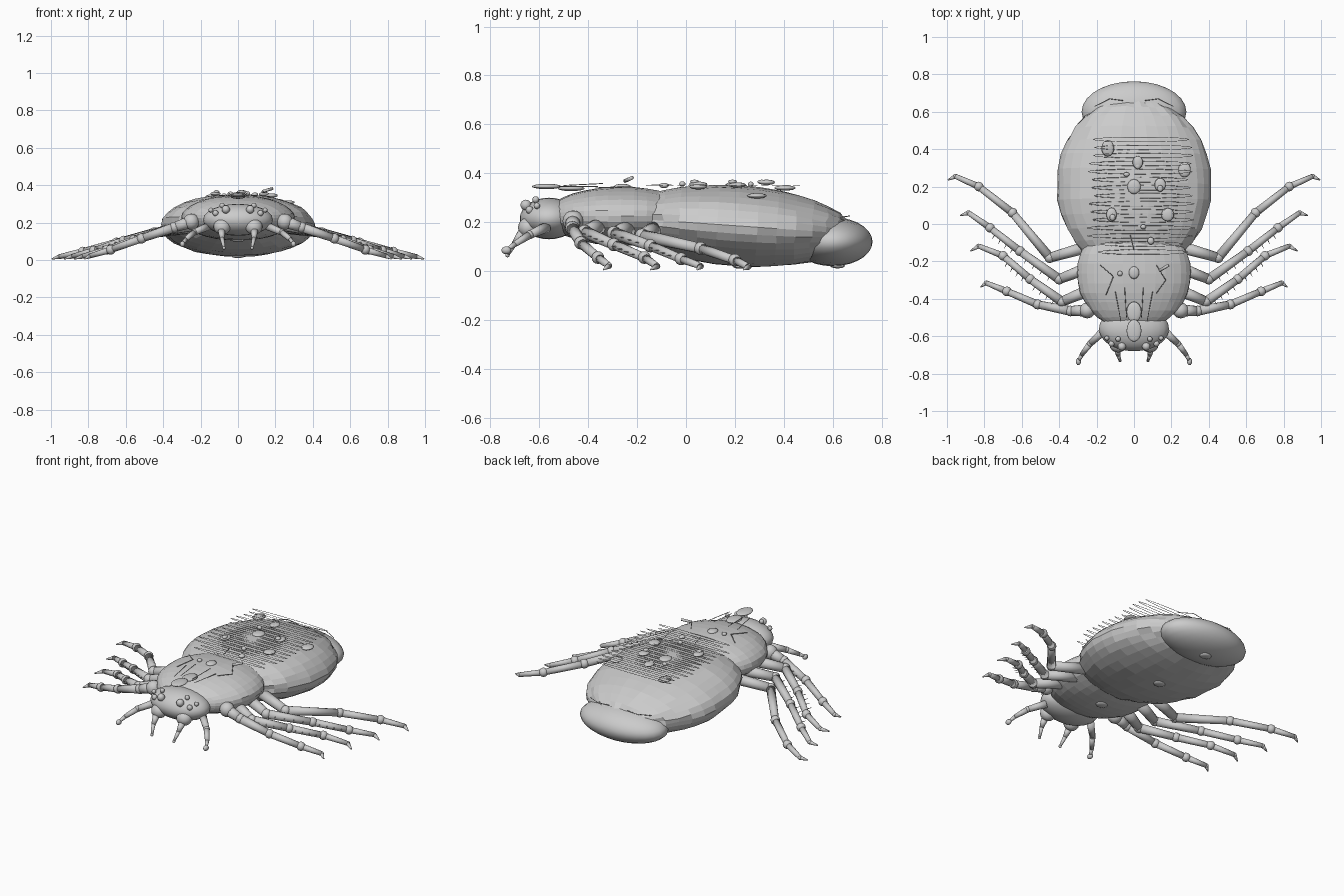
import bpy, bmesh, math, random
from mathutils import Vector, Matrix

if "Cube" in bpy.data.objects:
    bpy.data.objects.remove(bpy.data.objects["Cube"])

random.seed(4)


def finish(name, bm, smooth=True):
    me = bpy.data.meshes.new(name)
    bm.to_mesh(me)
    bm.free()
    for p in me.polygons:
        p.use_smooth = smooth
    ob = bpy.data.objects.new(name, me)
    bpy.context.collection.objects.link(ob)
    return ob


def add_ball(bm, c, r, seg=16, rings=10):
    m = Matrix.Translation(c) @ Matrix.Diagonal((*r, 1))
    bmesh.ops.create_uvsphere(bm, u_segments=seg, v_segments=rings, radius=1, matrix=m)


def add_rod(bm, a, b, r1, r2, seg=12):
    a, b = Vector(a), Vector(b)
    d = b - a
    m = Matrix.Translation((a + b) / 2) @ d.to_track_quat('Z', 'Y').to_matrix().to_4x4()
    bmesh.ops.create_cone(bm, cap_ends=True, segments=seg, radius1=r1, radius2=r2,
                          depth=d.length, matrix=m)


def body(name, c, r, tilt=0, jitter=0.0, seg=32, rings=18):
    # rings run around the long y axis of the body
    bm = bmesh.new()
    rot = Matrix.Rotation(math.radians(tilt), 4, 'X')
    axis = Matrix.Rotation(math.radians(90), 4, 'X')
    m = Matrix.Translation(c) @ rot @ Matrix.Diagonal((*r, 1)) @ axis
    vs = bmesh.ops.create_uvsphere(bm, u_segments=seg, v_segments=rings, radius=1, matrix=m)["verts"]
    for v in vs:
        v.co = Vector(c) + (v.co - Vector(c)) * (1 + random.uniform(-jitter, jitter))
    return finish(name, bm, jitter == 0)


# main body masses
body("abdomen", (0, .21, .185), (.412, .475, .165), -4, .016)
body("abdomen_tip", (0, .6, .12), (.28, .163, .1), 0, 0, 24, 14)
body("thorax", (0, -.265, .225), (.305, .305, .121), 0, .01)
body("head", (0, -.56, .215), (.187, .12, .085), 0, 0, 24, 14)

# legs: root, knee, three joints, claw tip (right side)
LEGS = {
    "front_leg": [(.25, -.462, .205), (.34, -.465, .175), (.515, -.43, .115), (.68, -.36, .055),
                  (.79, -.315, .022), (.82, -.337, .006)],
    "second_leg": [(.22, -.345, .19), (.385, -.415, .16), (.555, -.295, .108), (.70, -.17, .055),
                   (.83, -.118, .02), (.875, -.145, .006)],
    "third_leg": [(.22, -.225, .18), (.40, -.295, .155), (.61, -.145, .103), (.77, -.02, .05),
                  (.885, .06, .02), (.93, .045, .006)],
    "rear_leg": [(.24, -.12, .175), (.45, -.18, .145), (.65, .06, .093), (.83, .2, .045),
                 (.955, .255, .018), (.995, .235, .006)],
}
RAD = [.033, .026, .021, .018, .013, .003]
BALL = [.035, .029, .027, .026, .013]
for side, sx in (("right", 1), ("left", -1)):
    for name, pts in LEGS.items():
        bm = bmesh.new()
        P = [Vector((sx * x, y, z)) for x, y, z in pts]
        for i in range(5):
            add_rod(bm, P[i], P[i + 1], RAD[i], RAD[i + 1])
            r = .043 if i == 0 and name == "front_leg" else BALL[i]
            add_ball(bm, P[i], (r,) * 3, 12, 8)
        # short bristles on the middle segments
        for i in (1, 2) if name in ("second_leg", "third_leg") else ():
            for k in range(1, 5):
                p = P[i].lerp(P[i + 1], k / 5)
                add_rod(bm, p, p + Vector((sx * .02, -.036, .004)), .004, .001, 5)
        finish(f"{name}_{side}", bm)

    # feelers beside the head
    bm = bmesh.new()
    Q = [Vector((sx * x, y, z)) for x, y, z in
         [(.16, -.57, .18), (.235, -.64, .148), (.28, -.70, .11), (.297, -.735, .085)]]
    for i in range(3):
        add_rod(bm, Q[i], Q[i + 1], .022 - .005 * i, .017 - .005 * i)
    add_ball(bm, Q[1], (.018,) * 3, 12, 8)
    add_ball(bm, Q[3], (.014, .02, .016), 12, 8)
    finish(f"feeler_{side}", bm)

    # jaw with curved fang
    bm = bmesh.new()
    add_ball(bm, (sx * .085, -.645, .178), (.046, .042, .042))
    F = [(sx * .088, -.67, .155), (sx * .085, -.70, .115), (sx * .075, -.73, .065)]
    add_rod(bm, F[0], F[1], .02, .012)
    add_rod(bm, F[1], F[2], .012, .007)
    add_ball(bm, F[1], (.012,) * 3, 10, 6)
    add_ball(bm, F[2], (.009,) * 3, 10, 6)
    finish(f"fang_{side}", bm)

    # four eyes per side
    bm = bmesh.new()
    for x, y, z, r in [(.065, -.655, .27, .022), (.12, -.64, .25, .016),
                       (.085, -.615, .292, .014), (.145, -.61, .267, .013)]:
        add_ball(bm, (sx * x, y, z), (r,) * 3, 12, 8)
    finish(f"eyes_{side}", bm)

# flat crest plates above the head
bm = bmesh.new()
add_ball(bm, (0, -.57, .346), (.04, .06, .011))
add_ball(bm, (0, -.47, .338), (.04, .055, .011))
finish("crest_plates", bm)

# flat spots on the back
bm = bmesh.new()
for x, y, z, a, b in [(-.14, .405, .34, .034, .044), (.02, .33, .363, .028, .034),
                      (.14, .21, .352, .03, .036), (0, .2, .352, .036, .04),
                      (-.12, .05, .355, .028, .038), (.18, .05, .345, .034, .036),
                      (.27, .29, .308, .034, .04), (-.04, .265, .355, .016, .012),
                      (.05, -.015, .356, .015, .013), (.09, -.09, .35, .018, .02),
                      (0, -.26, .346, .028, .034), (-.075, -.265, .346, .014, .014)]:
    add_ball(bm, (x, y, z), (a, b, .011), 14, 8)
for x, y in ((.02, .31), (.14, .19), (-.115, .035)):
    add_ball(bm, (x, y, .365), (.016, .018, .009), 10, 6)
finish("back_spots", bm)

# long thin wire loops lying across the back
bm = bmesh.new()
for k in range(15):
    y0 = -.15 + k * .043
    cx, rx = .04 + random.uniform(-.01, .01), .27 + random.uniform(-.02, .02)
    if k < 2:
        rx -= .03
    N = 20
    ring = [(cx + rx * math.cos(2 * math.pi * i / N),
             y0 + .013 * math.sin(2 * math.pi * i / N), .35) for i in range(N)]
    for i in range(N):
        add_rod(bm, ring[i], ring[(i + 1) % N], .0013, .0013, 5)
finish("back_loops", bm)

# thin scratch strokes on thorax and rear
bm = bmesh.new()
STROKES = [[(-.1, -.36, .345), (-.07, -.52, .345)], [(.1, -.36, .345), (.07, -.52, .345)],
           [(-.05, -.34, .358), (-.04, -.5, .35)], [(.05, -.34, .358), (.04, -.5, .35)],
           [(-.18, -.22, .335), (-.11, -.28, .348), (-.15, -.38, .33)],
           [(.12, -.22, .345), (.17, -.3, .34), (.12, -.37, .343)],
           [(-.02, -.06, .352), (.0, -.14, .352)],
           [(-.21, .63, .22), (-.13, .67, .225), (-.06, .66, .224)],
           [(.21, .63, .22), (.13, .67, .225), (.06, .66, .224)]]
for s in STROKES:
    for a, b in zip(s, s[1:]):
        add_rod(bm, a, b, .002, .002, 5)
add_rod(bm, (.135, -.25, .368), (.185, -.22, .382), .008, .008, 8)
finish("back_strokes", bm)

# small pads on the underside
bm = bmesh.new()
for x, y, z in [(0, .22, .02), (0, .62, .021), (0, -.28, .106)]:
    add_ball(bm, (x, y, z), (.035, .03, .01), 14, 8)
finish("belly_pads", bm)
